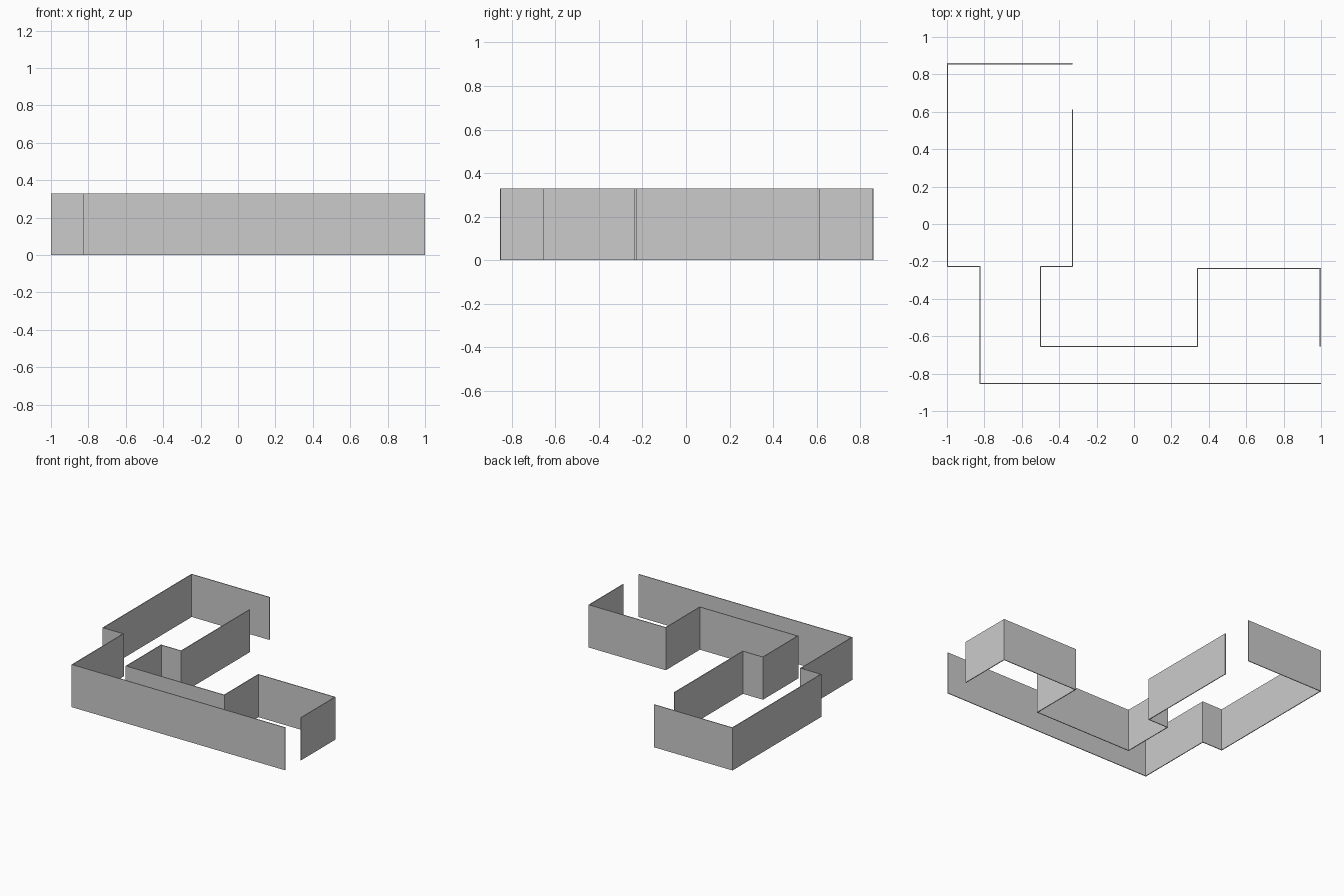
import bpy, bmesh

if "Cube" in bpy.data.objects:
    bpy.data.objects.remove(bpy.data.objects["Cube"])

HEIGHT = 0.33
THICKNESS = 0.006


def wall(name, path):
    """Raise a floor-plan path into a thin upright wall with mitred corners."""
    bm = bmesh.new()
    low = [bm.verts.new((x, y, 0)) for x, y in path]
    high = [bm.verts.new((x, y, HEIGHT)) for x, y in path]
    for i in range(len(path) - 1):
        bm.faces.new((low[i], low[i + 1], high[i + 1], high[i]))
    mesh = bpy.data.meshes.new(name)
    bm.to_mesh(mesh)
    bm.free()
    obj = bpy.data.objects.new(name, mesh)
    bpy.context.collection.objects.link(obj)
    solid = obj.modifiers.new("thickness", 'SOLIDIFY')
    solid.thickness = THICKNESS
    solid.offset = 0
    solid.use_even_offset = True
    return obj


# Outer wall: back, left side, jog, and long front run
wall("outer_wall", [(-0.33, 0.857), (-0.997, 0.857), (-0.997, -0.227),
                    (-0.823, -0.227), (-0.823, -0.852), (1.0, -0.852)])

# Inner wall: right of the tall room, corridor, and right-hand room
wall("inner_wall", [(-0.328, 0.612), (-0.328, -0.227), (-0.499, -0.227),
                    (-0.499, -0.654), (0.34, -0.654), (0.34, -0.237),
                    (0.996, -0.237), (0.996, -0.656)])
